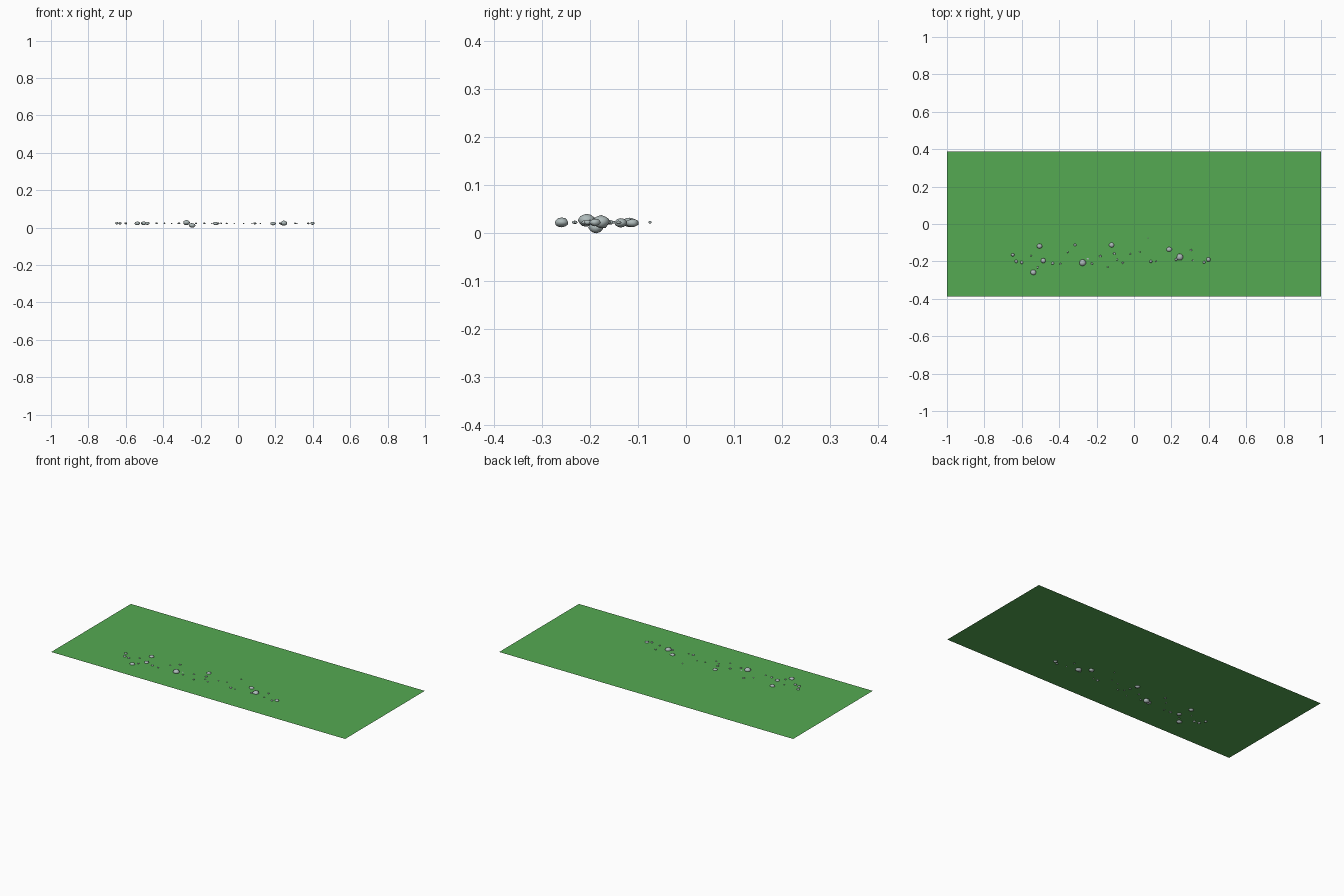
import bpy, bmesh, random
from mathutils import Vector, noise

random.seed(4)
PLANE_Z = 0.023


def material(name, rgb):
    m = bpy.data.materials.new(name)
    m.diffuse_color = (*rgb, 1.0)
    return m


grass = material("grass_green", (0.09, 0.40, 0.085))
stone = material("pale_grey_stone", (0.43, 0.50, 0.50))


def finish(bm, name, mat):
    me = bpy.data.meshes.new(name)
    bm.to_mesh(me)
    bm.free()
    me.materials.append(mat)
    ob = bpy.data.objects.new(name, me)
    bpy.context.collection.objects.link(ob)
    return ob


# flat lawn sheet
bm = bmesh.new()
bmesh.ops.create_grid(bm, x_segments=1, y_segments=1, size=1.0)
for v in bm.verts:
    v.co = Vector((v.co.x, v.co.y * 0.387, PLANE_Z))
finish(bm, "lawn", grass)


def pebble(bm, x, y, r, z=PLANE_Z):
    """Slightly flattened, lumpy pebble."""
    new = bmesh.ops.create_icosphere(bm, subdivisions=2, radius=1.0)["verts"]
    off = Vector((random.uniform(-9, 9), random.uniform(-9, 9), random.uniform(-9, 9)))
    sx, sy = random.uniform(0.9, 1.1), random.uniform(0.9, 1.1)
    for v in new:
        d = v.co * (1.0 + 0.18 * noise.noise(v.co * 1.3 + off))
        v.co = Vector((x + d.x * r * sx, y + d.y * r * sy, z + d.z * r * 0.7))


# large stones: x, y, radius, height
large = [(-0.275, -0.207, 0.019, 0.027), (-0.245, -0.187, 0.017, 0.0125),
         (0.245, -0.177, 0.019, 0.024), (0.188, -0.136, 0.014, 0.022),
         (-0.12, -0.112, 0.013, 0.022), (-0.505, -0.118, 0.014, 0.023),
         (-0.538, -0.259, 0.014, 0.023), (-0.485, -0.196, 0.012, 0.023)]
bm = bmesh.new()
for s in large:
    pebble(bm, *s)
for f in bm.faces:
    f.smooth = True
finish(bm, "large_stones", stone)

# small pebbles along the line: x, y, radius
small = [(-0.648, -0.165, 0.009), (-0.63, -0.2, 0.009), (-0.6, -0.205, 0.008),
         (-0.55, -0.17, 0.004), (-0.515, -0.232, 0.005), (-0.435, -0.21, 0.007),
         (-0.393, -0.213, 0.005), (-0.355, -0.15, 0.004), (-0.315, -0.112, 0.007),
         (-0.225, -0.212, 0.006), (-0.18, -0.172, 0.006), (-0.14, -0.23, 0.004),
         (-0.105, -0.158, 0.007), (-0.09, -0.19, 0.005), (-0.06, -0.208, 0.005),
         (-0.02, -0.16, 0.004), (0.03, -0.15, 0.004), (0.075, -0.075, 0.004),
         (0.09, -0.2, 0.008), (0.12, -0.2, 0.004), (0.225, -0.19, 0.007),
         (0.305, -0.14, 0.005), (0.315, -0.195, 0.004), (0.375, -0.205, 0.007),
         (0.398, -0.19, 0.011)]
bm = bmesh.new()
for s in small:
    pebble(bm, *s)
for f in bm.faces:
    f.smooth = True
finish(bm, "small_pebbles", stone)
